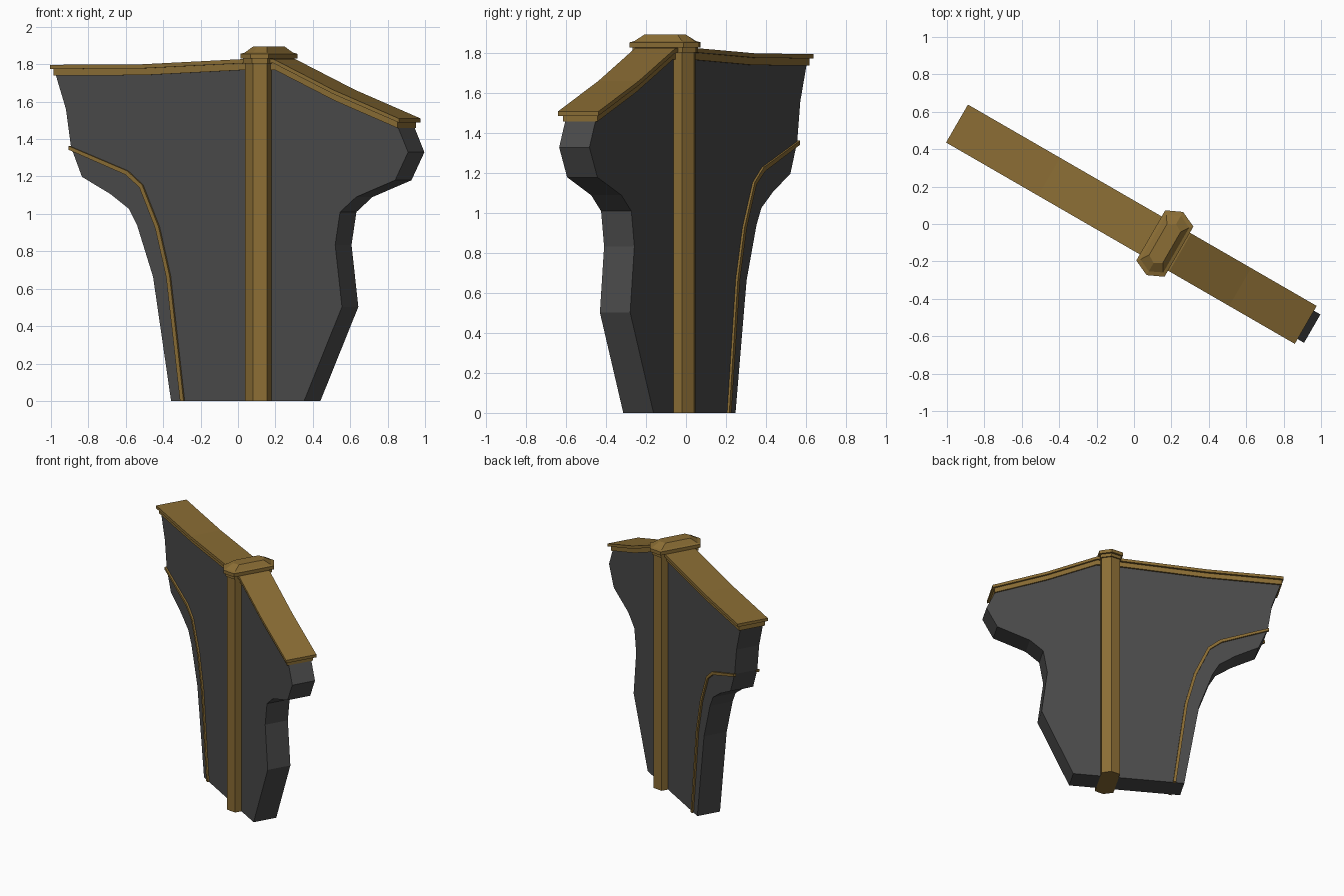
import bpy, bmesh, math
from mathutils import Matrix

if "Cube" in bpy.data.objects:
    bpy.data.objects.remove(bpy.data.objects["Cube"])

# everything is modelled along x, then turned about z
TURN = Matrix.Rotation(math.radians(-30), 4, 'Z') @ Matrix.Translation((0, -0.008, 0))

def material(name, rgb):
    m = bpy.data.materials.new(name)
    m.diffuse_color = (*rgb, 1)
    m.use_nodes = True
    m.node_tree.nodes["Principled BSDF"].inputs["Base Color"].default_value = m.diffuse_color
    return m

GOLD = material("gold", (0.26, 0.155, 0.035))
DARK = material("dark_grey", (0.07, 0.07, 0.07))

def loft(name, rings, mat):
    """Skin a list of equal-length closed rings and cap both ends."""
    bm = bmesh.new()
    vs = [[bm.verts.new(p) for p in r] for r in rings]
    n = len(vs[0])
    for a, b in zip(vs, vs[1:]):
        for i in range(n):
            j = (i + 1) % n
            bm.faces.new((a[i], a[j], b[j], b[i]))
    bm.faces.new(vs[0][::-1])
    bm.faces.new(vs[-1])
    bmesh.ops.transform(bm, matrix=TURN, verts=bm.verts)
    bmesh.ops.recalc_face_normals(bm, faces=bm.faces)
    me = bpy.data.meshes.new(name)
    bm.to_mesh(me)
    bm.free()
    me.materials.append(mat)
    ob = bpy.data.objects.new(name, me)
    bpy.context.collection.objects.link(ob)
    return ob

def slab(name, profile, y0, y1, mat):
    return loft(name, [[(x, y, z) for x, z in profile] for y in (y0, y1)], mat)

def ribbon(path, top, bottom):
    """Closed profile between two vertical offsets of a path."""
    return [(x, z + top) for x, z in path] + [(x, z + bottom) for x, z in path[::-1]]

# top line shared by panel and coping
ridge = [(-1.088, 1.797), (-0.52, 1.80), (0.11, 1.828), (0.29, 1.828), (0.66, 1.663), (1.065, 1.51)]

# dark panel
left = [(-1.074, 1.755), (-1.007, 1.56), (-0.976, 1.358), (-0.908, 1.198), (-0.734, 1.107),
        (-0.618, 1.027), (-0.568, 0.94), (-0.469, 0.663), (-0.358, 0)]
right = [(0.463, 0), (0.697, 0.503), (0.655, 0.834), (0.685, 1.01), (0.784, 1.09),
         (1.025, 1.18), (1.105, 1.33), (1.04, 1.47)]
slab("panel", left + right + [(x, z - 0.04) for x, z in ridge[-2:0:-1]], -0.0875, 0.0875, DARK)

# two-step coping
slab("coping_top", ribbon(ridge, 0, -0.022), -0.117, 0.117, GOLD)
rail = [(-1.078, ridge[0][1])] + ridge[1:-1] + [(1.047, 1.517)]
slab("coping_rail", ribbon(rail, -0.02, -0.058), -0.1, 0.1, GOLD)

# curved trim strip on both faces
outer = [(-0.984, 1.343), (-0.634, 1.21), (-0.548, 1.143), (-0.45, 0.925), (-0.382, 0.665), (-0.296, 0)]
inner = [(-0.984, 1.363), (-0.622, 1.23), (-0.53, 1.155), (-0.428, 0.93), (-0.36, 0.668), (-0.274, 0)]
for side, label in ((-1, "front"), (1, "back")):
    slab("trim_" + label, outer + inner[::-1], side * 0.08, side * 0.1, GOLD)

# six-sided post with a stepped cap
def hexagon(a, c, d, z):
    return [(0.195 + x, y, z) for x, y in ((-a, -c), (0, -d), (a, -c), (a, c), (0, d), (-a, c))]

post = (0.068, 0.137, 0.168)
collar = (0.076, 0.145, 0.178)
flange = (0.087, 0.155, 0.195)
shoulder = (0.07, 0.138, 0.172)
crown = (0.042, 0.095, 0.12)
loft("post", [hexagon(*post, 0), hexagon(*post, 1.82)], GOLD)
loft("post_cap", [hexagon(*collar, 1.805), hexagon(*collar, 1.83), hexagon(*flange, 1.83),
                  hexagon(*flange, 1.856), hexagon(*shoulder, 1.862), hexagon(*crown, 1.895)], GOLD)
